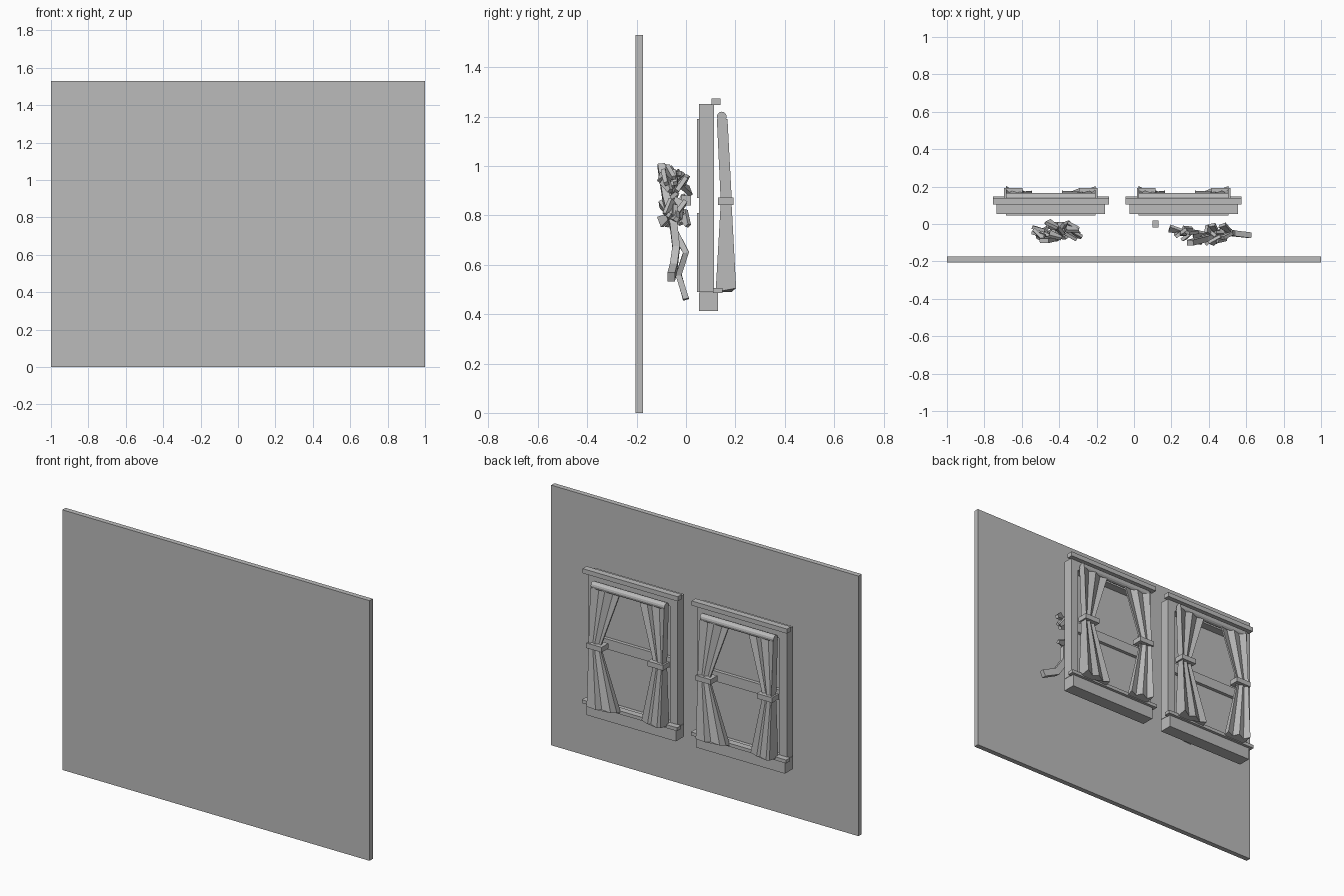
import bpy, bmesh, math, random
from mathutils import Vector, Euler

if "Cube" in bpy.data.objects:
    bpy.data.objects.remove(bpy.data.objects["Cube"])
random.seed(4)

grey = bpy.data.materials.new("plain_grey")
grey.use_nodes = True
grey.diffuse_color = (0.5, 0.5, 0.5, 1)
grey.node_tree.nodes["Principled BSDF"].inputs["Base Color"].default_value = (0.5, 0.5, 0.5, 1)


def finish(name, bm):
    bmesh.ops.recalc_face_normals(bm, faces=bm.faces)
    mesh = bpy.data.meshes.new(name)
    bm.to_mesh(mesh)
    bm.free()
    mesh.materials.append(grey)
    obj = bpy.data.objects.new(name, mesh)
    bpy.context.collection.objects.link(obj)
    return obj


def boxes(name, spans):
    """One object made of boxes, each given as (x range, y range, z range)."""
    bm = bmesh.new()
    for span in spans:
        made = bmesh.ops.create_cube(bm, size=1)["verts"]
        for v in made:
            v.co = Vector([(lo + hi) / 2 + c * (hi - lo) for c, (lo, hi) in zip(v.co, span)])
    return finish(name, bm)


def loft(name, rings):
    """Closed skin through matching rings of points."""
    bm = bmesh.new()
    loops = [[bm.verts.new(p) for p in ring] for ring in rings]
    n = len(loops[0])
    for a, b in zip(loops, loops[1:]):
        for i in range(n):
            j = (i + 1) % n
            bm.faces.new((a[i], a[j], b[j], b[i]))
    bm.faces.new(loops[0])
    bm.faces.new(loops[-1])
    return finish(name, bm)


def ribbon(name, path, width, thick):
    """Flat band following a path."""
    pts = [Vector(p) for p in path]
    rings = []
    for i, p in enumerate(pts):
        along = (pts[min(i + 1, len(pts) - 1)] - pts[max(i - 1, 0)]).normalized()
        side = along.cross(Vector((0, 1, 0))).normalized()
        out = side.cross(along)
        rings.append([p + side * width * s + out * thick * t
                      for s, t in ((-1, -1), (1, -1), (1, 1), (-1, 1))])
    return loft(name, rings)


def curtain(name, cx, side, inner):
    """Pleated curtain gathered by a tie; inner gives the free edge at each height."""
    levels = zip((1.19, 0.87, 0.84, 0.49), inner,
                 (0.125, 0.14, 0.14, 0.12), (0.168, 0.185, 0.185, 0.203))
    rings = []
    for z, free, y0, y1 in levels:
        ring = [(0.24, y0), (0.24, y1)]
        for i in range(1, 5):
            pleat = y1 - (0.012 if i % 2 else 0) - 0.3 * (y1 - y0) * i / 4
            ring.append((0.24 + (free - 0.24) * i / 4, pleat))
        ring.append((free, y0 + 0.02))
        drop = 0.015 if z < 0.5 else 0
        rings.append([(cx + side * x, y, z + drop * (i % 2)) for i, (x, y) in enumerate(ring)])
    loft(name, rings)


# Wall panel
boxes("wall", [((-1, 1), (-0.205, -0.175), (0, 1.53))])

# Two matching windows with curtains
for label, cx in (("right", -0.445), ("left", 0.265)):
    def across(half):
        return (cx - half, cx + half)

    depth = (0.053, 0.113)
    boxes(label + "_window_casing", [
        ((cx - 0.29, cx - 0.24), depth, (0.49, 1.25)),
        ((cx + 0.24, cx + 0.29), depth, (0.49, 1.25)),
        (across(0.24), depth, (1.19, 1.25)),
        (across(0.29), (0.053, 0.13), (0.413, 0.488)),
    ])
    boxes(label + "_window_crown", [(across(0.31), (0.103, 0.14), (1.246, 1.273))])
    boxes(label + "_window_sill", [(across(0.31), (0.11, 0.147), (0.485, 0.505))])
    boxes(label + "_meeting_rail", [(across(0.24), (0.053, 0.085), (0.81, 0.87))])
    boxes(label + "_panes", [(across(0.24), (0.045, 0.065), z) for z in ((0.49, 0.81), (0.87, 1.19))])

    # Curtain rod
    bm = bmesh.new()
    bmesh.ops.create_cone(bm, cap_ends=True, segments=12, radius1=0.02, radius2=0.02, depth=0.48)
    turn = Euler((0, math.pi / 2, 0)).to_matrix()
    for v in bm.verts:
        v.co = turn @ v.co + Vector((cx, 0.145, 1.2))
    finish(label + "_curtain_rod", bm)

    # Curtains and their ties
    for hand, side, inner in (("left", 1, (0.06, 0.17, 0.17, 0.06)),
                              ("right", -1, (0.07, 0.17, 0.17, 0.1))):
        curtain(f"{label}_window_{hand}_curtain", cx, side, inner)
        xs = sorted((cx + side * 0.15, cx + side * 0.25))
        boxes(f"{label}_window_{hand}_tie", [(xs, (0.13, 0.192), (0.842, 0.872))])


# Trailing plants between wall and windows
def foliage(name, x0, x1, z0, z1, cy, count):
    bm = bmesh.new()
    for i in range(count):
        centre = Vector((random.uniform(x0, x1), cy + random.uniform(-0.035, 0.035),
                         random.uniform(z0, z1)))
        turn = Euler([random.uniform(-0.9, 0.9) for _ in range(3)]).to_matrix()
        for v in bmesh.ops.create_cube(bm, size=1)["verts"]:
            taper = 0.4 if v.co.x > 0 else 1
            v.co = centre + turn @ Vector((v.co.x * 0.07, v.co.y * 0.018, v.co.z * 0.045 * taper))
    finish(name, bm)


foliage("right_leaves", -0.52, -0.31, 0.78, 0.99, -0.035, 18)
foliage("left_leaves", 0.22, 0.5, 0.78, 0.99, -0.055, 20)
ribbon("right_stem", [(-0.48, -0.09, 1.0), (-0.44, -0.08, 0.86), (-0.4, -0.05, 0.74),
                      (-0.38, 0.0, 0.65), (-0.41, -0.03, 0.56), (-0.4, 0.0, 0.46)], 0.025, 0.012)
ribbon("left_stem", [(0.3, -0.1, 1.0), (0.38, -0.08, 0.87), (0.47, -0.05, 0.76),
                     (0.48, -0.04, 0.67), (0.53, -0.05, 0.59), (0.62, -0.06, 0.55)], 0.02, 0.015)
boxes("loose_petal", [((0.1, 0.13), (-0.02, 0.02), (0.84, 0.88))])
